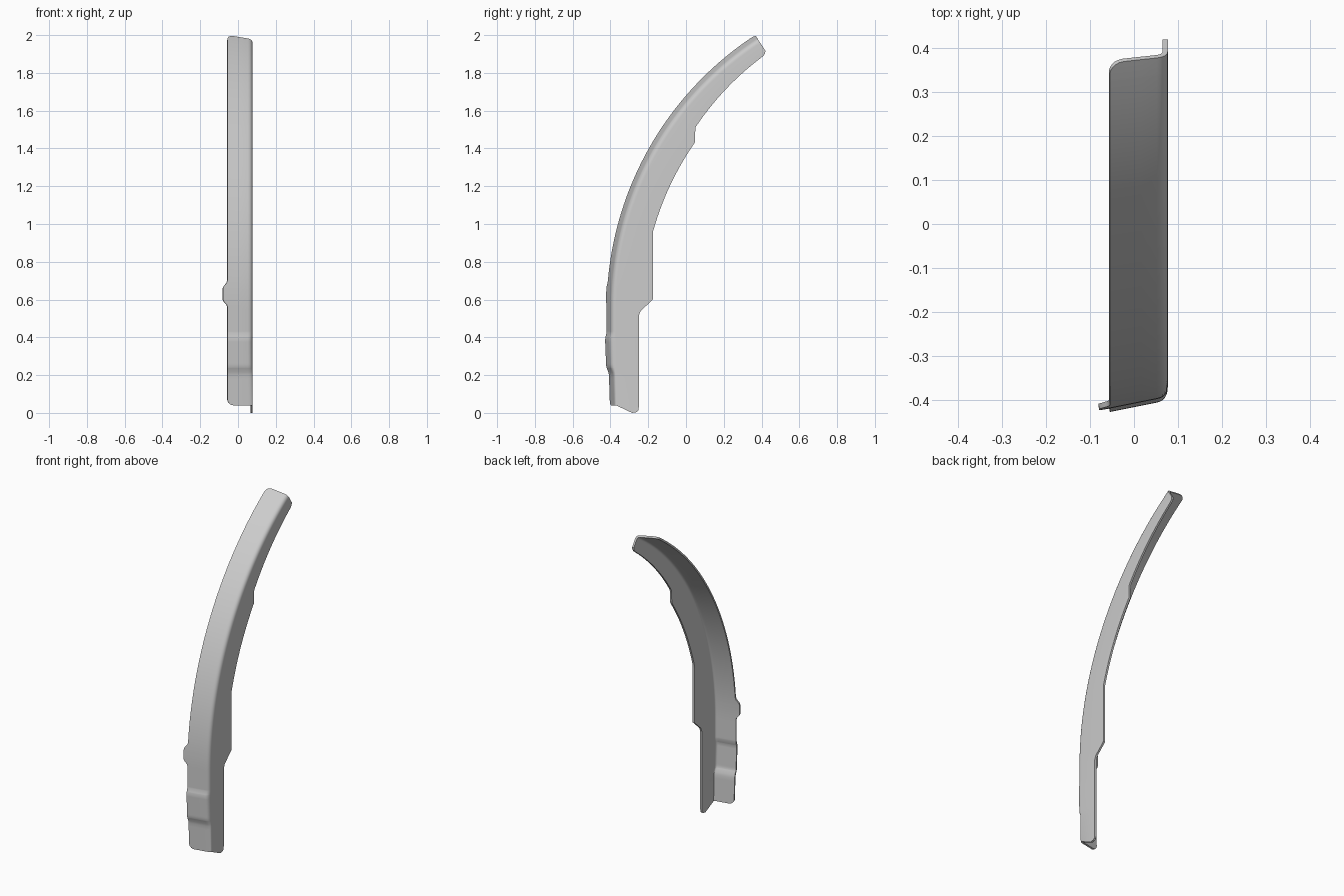
import bpy, bmesh, math

if "Cube" in bpy.data.objects:
    bpy.data.objects.remove(bpy.data.objects["Cube"])

CY, CZ, R = 1.31, 0.55, 1.73          # centre and radius of the swept front arc
XL, XR, THICK = -0.055, 0.077, 0.012
Z0, Z1 = 0.04, 2.0

# key profiles by height on the front curve
BACK_Y = [(.04, -.285), (.045, -.262), (.052, -.253), (.065, -.25), (.52, -.25), (.55, -.24),
          (.61, -.175), (1.02, -.175)]
BACK_Z = [(.04, 0), (.045, .004), (.052, .012), (.065, .03), (.52, .515), (.55, .54),
          (.61, .60), (1.02, .96)]
BACK_R = [(1.02, 1.54), (1.54, 1.54), (1.60, 1.585), (1.975, 1.613), (1.985, 1.614), (1.995, 1.62), (2.0, 1.632)]
STEP = [(.04, .017), (.2, .012), (.215, .009), (.24, -.001), (.255, -.003), (.38, -.008),
        (.40, -.007), (.425, 0), (.44, 0)]
TAB = [(.56, 0), (.572, -.004), (.59, -.02), (.6, -.024), (.66, -.024), (.67, -.02),
       (.69, -.004), (.705, 0)]


def lerp(keys, z):
    if z <= keys[0][0]:
        return keys[0][1]
    for (a, va), (b, vb) in zip(keys, keys[1:]):
        if z <= b:
            return va + (vb - va) * (z - a) / (b - a)
    return keys[-1][1]


def section(z):
    """Cross-section: sloped front flange, rounded bend, side web."""
    a = math.asin(max(0, z - CZ) / R)
    n = (math.cos(a), -math.sin(a))               # inward direction in y, z
    py = CY - R * math.cos(a)
    # back edge of the web
    if z <= 1.02:
        by, bz = lerp(BACK_Y, z), lerp(BACK_Z, z)
    else:
        r = lerp(BACK_R, z)
        by, bz = CY - r * math.cos(a), CZ + r * math.sin(a)
    # left edge with rounded ends and the small tab
    rad = 0.032
    d = min(rad, z - Z0, (Z1 - z) / math.cos(a))
    tab = lerp(TAB, z)
    xl = XL + tab + rad - math.sqrt(max(0, rad ** 2 - (rad - d) ** 2))
    bump = lerp(STEP, z)

    def pt(x, off):
        return (x, py + n[0] * off, z + n[1] * off)

    pts = []
    for k in range(4):
        x = xl + (0.052 - xl) * k / 3
        pts.append(pt(x, 0.2 * (x - XL) + bump))
    o0 = 0.2 * (0.052 - XL) + bump
    for k in range(1, 7):                          # bend
        t = k / 6
        x = (1 - t) ** 2 * 0.052 + (1 - (1 - t) ** 2) * XR
        pts.append(pt(x, (1 - t) ** 2 * o0 + 2 * t * (1 - t) * (o0 + .005) + t * t * 0.05))
    pts.append((XR, by, bz))
    return pts


# stations along the length
zs = {round(Z0 + i * 0.028, 4) for i in range(71)} | {Z1}
for keys in (BACK_Y, BACK_R, STEP, TAB):
    zs |= {k[0] for k in keys}
for d in (.002, .006, .012, .02, .032):
    zs |= {Z0 + d, Z1 - d * 0.55}
zs = sorted(zs)
zs = [z for i, z in enumerate(zs) if i == 0 or z - zs[i - 1] > 0.0005]

# pillar panel
bm = bmesh.new()
rows = [[bm.verts.new(p) for p in section(z)] for z in zs]
for lo, hi in zip(rows, rows[1:]):
    for j in range(len(lo) - 1):
        bm.faces.new((lo[j], lo[j + 1], hi[j + 1], hi[j]))
mesh = bpy.data.meshes.new("pillar_panel")
bm.to_mesh(mesh)
bm.free()
panel = bpy.data.objects.new("pillar_panel", mesh)
bpy.context.collection.objects.link(panel)

# sheet thickness
mod = panel.modifiers.new("thickness", 'SOLIDIFY')
mod.thickness = THICK
mod.offset = -1
bpy.context.view_layer.objects.active = panel
panel.select_set(True)
bpy.ops.object.modifier_apply(modifier=mod.name)
bpy.ops.object.shade_smooth_by_angle(angle=math.radians(35))
